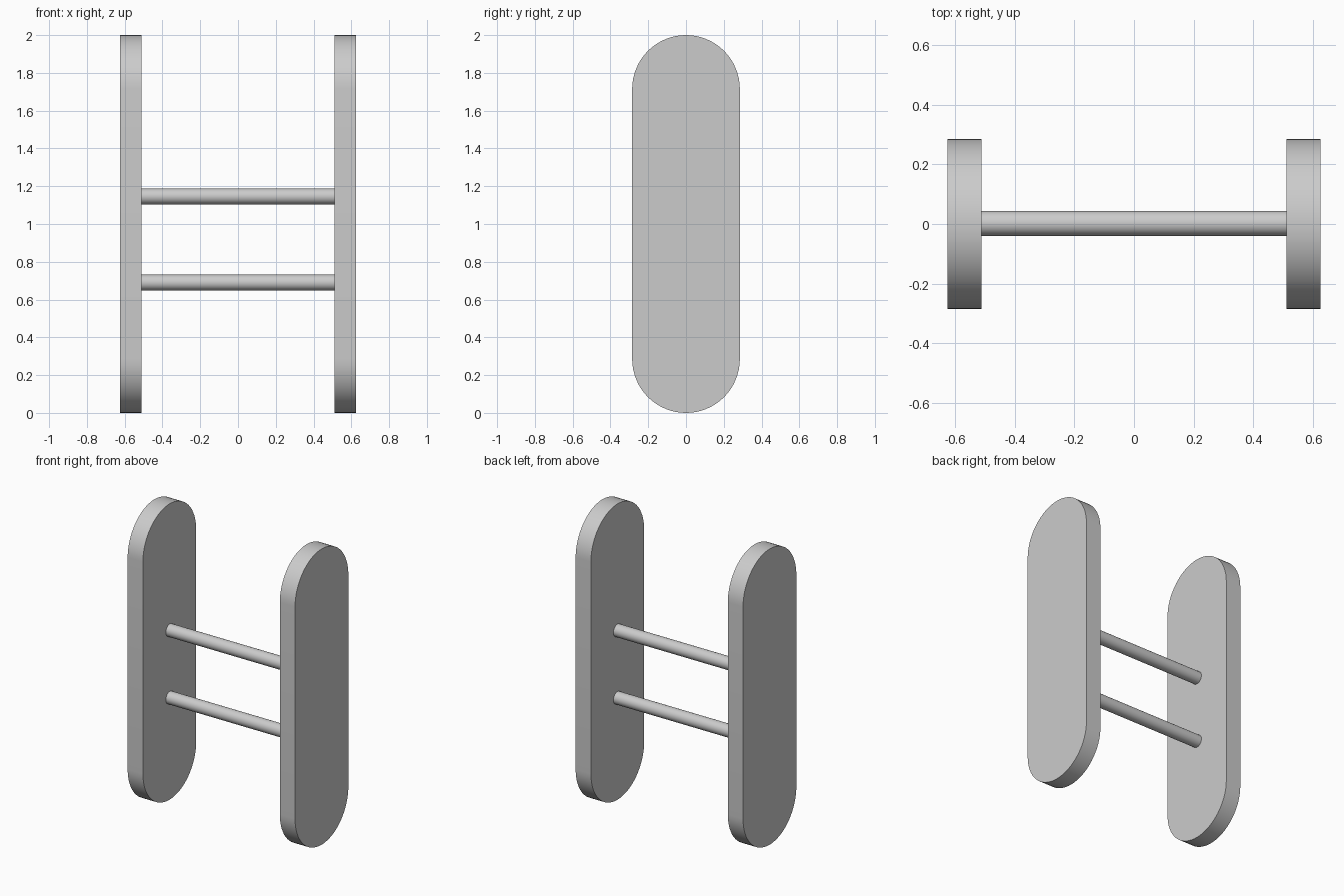
import bpy, bmesh, math
from mathutils import Matrix

cube = bpy.data.objects.get("Cube")
if cube:
    bpy.data.objects.remove(cube, do_unlink=True)

HEIGHT, RADIUS = 2.0, 0.285
INNER, OUTER = 0.512, 0.626
STEPS = 32

grey = bpy.data.materials.new("plain grey")
grey.use_nodes = True
colour = (0.6, 0.6, 0.6, 1)
grey.diffuse_color = colour
grey.node_tree.nodes["Principled BSDF"].inputs["Base Color"].default_value = colour


def finish(name, bm):
    bmesh.ops.recalc_face_normals(bm, faces=bm.faces)
    mesh = bpy.data.meshes.new(name)
    bm.to_mesh(mesh)
    bm.free()
    mesh.materials.append(grey)
    obj = bpy.data.objects.new(name, mesh)
    bpy.context.collection.objects.link(obj)
    bpy.ops.object.select_all(action="DESELECT")
    obj.select_set(True)
    bpy.context.view_layer.objects.active = obj
    bpy.ops.object.shade_smooth_by_angle(angle=math.radians(30))
    return obj


def side_panel(name, x):
    # Stadium outline: two half circles joined by straight edges
    bm = bmesh.new()
    outline = []
    for start, centre in ((0, HEIGHT - RADIUS), (math.pi, RADIUS)):
        for i in range(STEPS + 1):
            a = start + math.pi * i / STEPS
            outline.append(bm.verts.new((x, RADIUS * math.cos(a),
                                         centre + RADIUS * math.sin(a))))
    face = bm.faces.new(outline)
    out = bmesh.ops.extrude_face_region(bm, geom=[face])
    verts = [v for v in out["geom"] if isinstance(v, bmesh.types.BMVert)]
    bmesh.ops.translate(bm, verts=verts, vec=(OUTER - INNER, 0, 0))
    return finish(name, bm)


def crossbar(name, z):
    # Round bar spanning the gap between the panels
    bm = bmesh.new()
    place = Matrix.Translation((0, 0.002, z)) @ Matrix.Rotation(math.pi / 2, 4, "Y")
    bmesh.ops.create_cone(bm, cap_ends=True, segments=32, radius1=0.042,
                          radius2=0.042, depth=2 * INNER, matrix=place)
    return finish(name, bm)


side_panel("left_panel", INNER)
side_panel("right_panel", -OUTER)
crossbar("upper_crossbar", 1.146)
crossbar("lower_crossbar", 0.69)
